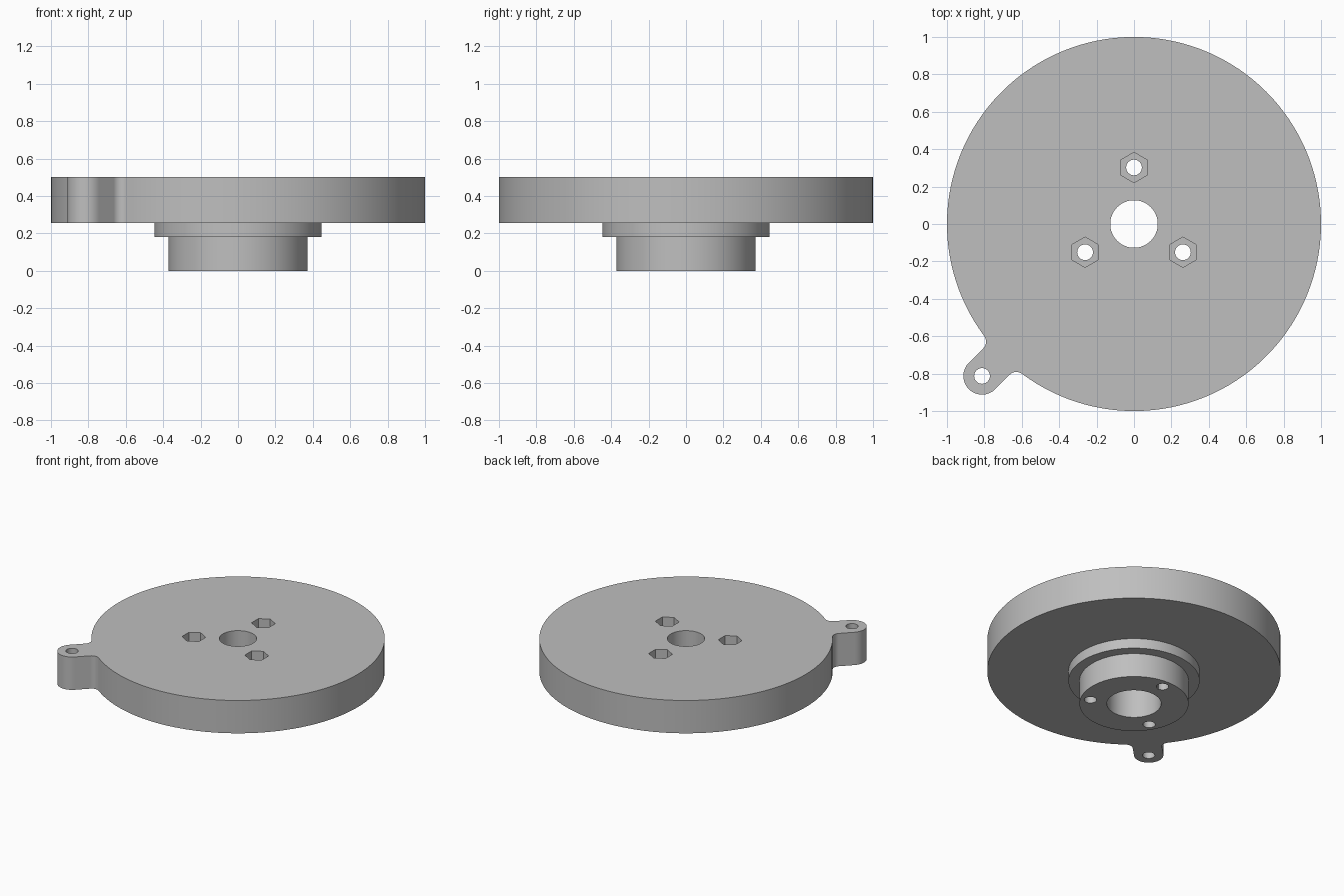
import bpy, bmesh, math
from math import sin, cos, pi, sqrt, atan2

if "Cube" in bpy.data.objects:
    bpy.data.objects.remove(bpy.data.objects["Cube"], do_unlink=True)

TOP, DISC_BOTTOM, FLANGE_BOTTOM = 0.502, 0.255, 0.18
LUG_DIST, LUG_R, FILLET = 1.149, 0.1, 0.05
LUG_DIR = math.radians(225)
BOLT_R = 0.302

grey = bpy.data.materials.new("mid_grey")
grey.use_nodes = True
colour = (0.52, 0.52, 0.52, 1)
grey.diffuse_color = colour
grey.node_tree.nodes["Principled BSDF"].inputs["Base Color"].default_value = colour


def arc(cx, cy, r, a0, a1, n):
    """Points on an arc, both ends included."""
    return [(cx + r * cos(a0 + (a1 - a0) * i / n),
             cy + r * sin(a0 + (a1 - a0) * i / n)) for i in range(n + 1)]


def circle(r, x=0, y=0, n=128, turn=0.0):
    return arc(x, y, r, turn, turn + 2 * pi, n)[:-1]


def prism(name, points, z0, z1):
    """Extrude a closed outline from z0 to z1."""
    bm = bmesh.new()
    face = bm.faces.new([bm.verts.new((x, y, z0)) for x, y in points])
    new = bmesh.ops.extrude_face_region(bm, geom=[face])["geom"]
    verts = [v for v in new if isinstance(v, bmesh.types.BMVert)]
    bmesh.ops.translate(bm, verts=verts, vec=(0, 0, z1 - z0))
    bmesh.ops.recalc_face_normals(bm, faces=bm.faces)
    mesh = bpy.data.meshes.new(name)
    bm.to_mesh(mesh)
    bm.free()
    mesh.materials.append(grey)
    obj = bpy.data.objects.new(name, mesh)
    bpy.context.collection.objects.link(obj)
    return obj


def combine(body, tool, operation):
    """Apply a boolean and discard the tool."""
    mod = body.modifiers.new("combine", 'BOOLEAN')
    mod.object, mod.operation, mod.solver = tool, operation, 'EXACT'
    bpy.context.view_layer.objects.active = body
    bpy.ops.object.modifier_apply(modifier=mod.name)
    bpy.data.objects.remove(tool, do_unlink=True)


# Disc outline with filleted lug, drawn with the lug along +x then turned
fv = LUG_R + FILLET
fu = sqrt((1 + FILLET) ** 2 - fv ** 2)
join = atan2(fv, fu)
outline = arc(0, 0, 1, join, 2 * pi - join, 128)
outline += arc(fu, -fv, FILLET, pi - join, pi / 2, 10)[1:]
outline += arc(LUG_DIST, 0, LUG_R, -pi / 2, pi / 2, 24)
outline += arc(fu, fv, FILLET, -pi / 2, -pi + join, 10)[:-1]
c, s = cos(LUG_DIR), sin(LUG_DIR)
outline = [(c * x - s * y, s * x + c * y) for x, y in outline]
body = prism("disc_with_hub", outline, DISC_BOTTOM, TOP)

# Stepped hub under the disc
combine(body, prism("flange", circle(0.447), FLANGE_BOTTOM, DISC_BOTTOM + 0.05), 'UNION')
combine(body, prism("hub", circle(0.372), 0, FLANGE_BOTTOM + 0.05), 'UNION')

# Shaft bore with wider bearing seat below
combine(body, prism("bore", circle(0.127, n=64), -0.1, 0.7), 'DIFFERENCE')
combine(body, prism("bearing_seat", circle(0.185, n=64), -0.1, 0.25), 'DIFFERENCE')

# Three bolt holes with hexagonal nut pockets
for i in range(3):
    a = pi / 2 + i * 2 * pi / 3
    x, y = BOLT_R * cos(a), BOLT_R * sin(a)
    combine(body, prism("bolt_hole", circle(0.042, x, y, 32), -0.1, 0.7), 'DIFFERENCE')
    combine(body, prism("nut_pocket", circle(0.081, x, y, 6, pi / 2), TOP - 0.1, 0.7), 'DIFFERENCE')

# Hole through the lug
combine(body, prism("lug_hole", circle(0.042, LUG_DIST * c, LUG_DIST * s, 32), 0.1, 0.7), 'DIFFERENCE')

body.select_set(True)
bpy.context.view_layer.objects.active = body
bpy.ops.object.shade_smooth_by_angle(angle=math.radians(30))
